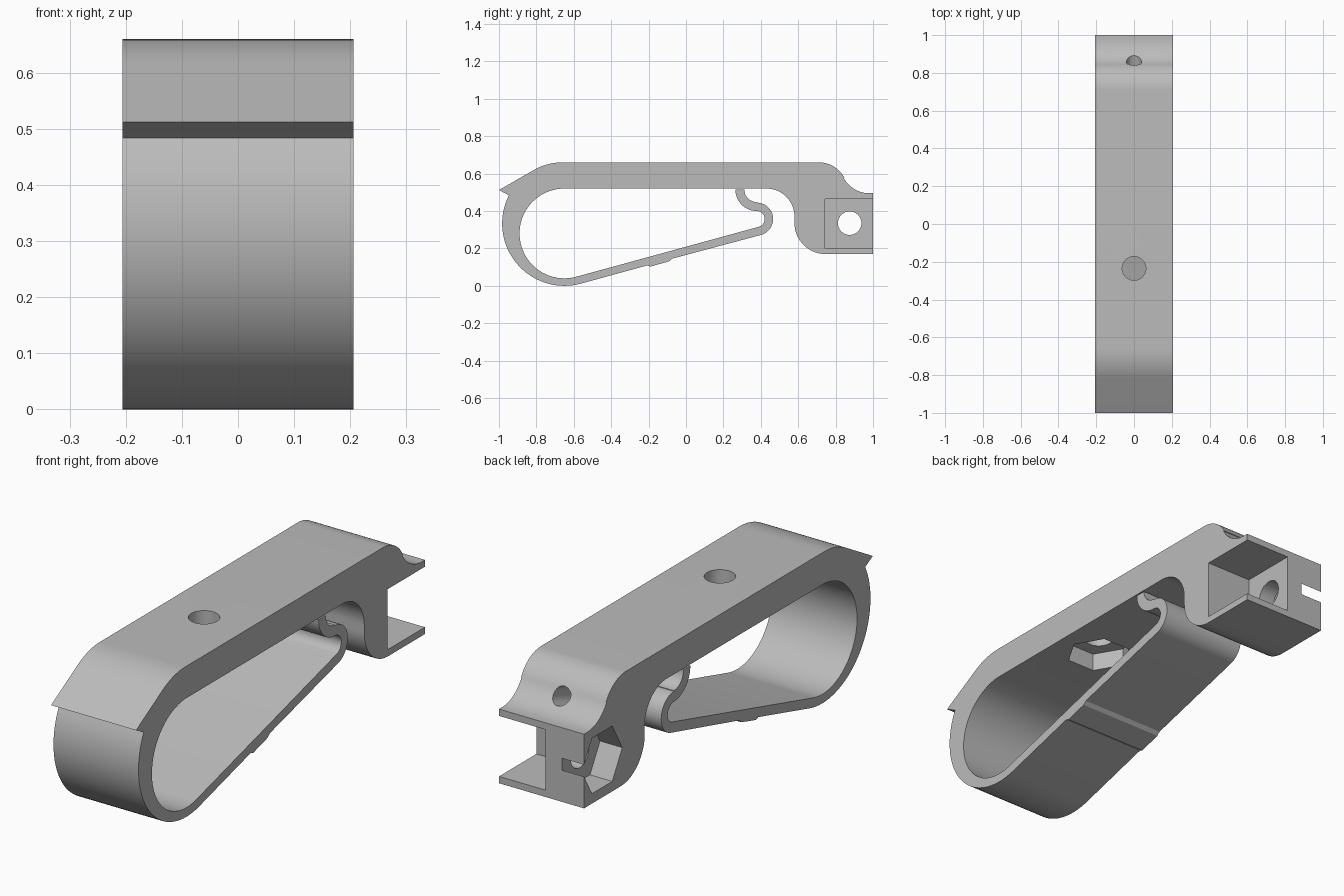
import bpy
import bmesh
from math import sin, cos, radians, pi
from mathutils import Vector

cube = bpy.data.objects.get("Cube")
if cube:
    bpy.data.objects.remove(cube, do_unlink=True)

HALF = 0.206

grey = bpy.data.materials.new("light grey plastic")
grey.use_nodes = True
colour = (0.5, 0.5, 0.5, 1)
grey.diffuse_color = colour
bsdf = next(n for n in grey.node_tree.nodes if n.type == 'BSDF_PRINCIPLED')
bsdf.inputs["Base Color"].default_value = colour


def arc(cy, cz, r, start, end, steps=16):
    """Points of a circular arc in the side (y, z) plane, angles in degrees."""
    angles = [radians(start + (end - start) * i / steps) for i in range(steps + 1)]
    return [(cy + r * cos(a), cz + r * sin(a)) for a in angles]


# Side profile of the clip
outline = [(-1, 0.512)]
outline += arc(-0.66, 0.35, 0.31, 120, 90, 10)          # nose to flat top
outline += arc(0.71, 0.505, 0.155, 90, 28)              # rear shoulder
outline += arc(0.98, 0.65, 0.155, 208, 270)             # rear hollow
outline += [(1, 0.495), (1, 0.17)]
outline += arc(0.745, 0.335, 0.165, 270, 180)           # underside of rear block
outline += arc(0.43, 0.37, 0.15, 0, 90)                 # cavity behind the hook
outline += arc(-0.65, 0.28, 0.24, 90, 285, 40)          # inside of the front loop
outline += arc(0.378, 0.357, 0.043, -75, 90)            # hook, inner side
outline += arc(0.378, 0.514, 0.114, 270, 180)
outline += arc(0.378, 0.514, 0.066, 180, 270)           # hook, outer side
outline += arc(0.378, 0.357, 0.088, 90, -75)
outline += [(-0.075, 0.145), (-0.09, 0.131), (-0.19, 0.103), (-0.207, 0.109)]  # grip pad
outline += arc(-0.65, 0.333, 0.333, 285, 153, 36)       # outside of the front loop

bm = bmesh.new()
face = bm.faces.new([bm.verts.new((-HALF, y, z)) for y, z in outline])
extruded = bmesh.ops.extrude_face_region(bm, geom=[face])["geom"]
moved = [v for v in extruded if isinstance(v, bmesh.types.BMVert)]
bmesh.ops.translate(bm, vec=(2 * HALF, 0, 0), verts=moved)
bmesh.ops.recalc_face_normals(bm, faces=bm.faces)
mesh = bpy.data.meshes.new("clip_body")
bm.to_mesh(mesh)
bm.free()
body = bpy.data.objects.new("clip_body", mesh)
bpy.context.collection.objects.link(body)
mesh.materials.append(grey)


def finish_cut(cutter, name):
    """Subtract the cutter from the body, then discard it."""
    cutter.name = name
    cutter.hide_render = True
    cutter.data.materials.append(grey)
    bpy.ops.object.select_all(action='DESELECT')
    body.select_set(True)
    bpy.context.view_layer.objects.active = body
    mod = body.modifiers.new(name, 'BOOLEAN')
    mod.operation = 'DIFFERENCE'
    mod.solver = 'EXACT'
    mod.object = cutter
    bpy.ops.object.modifier_apply(modifier=mod.name)
    bpy.data.objects.remove(cutter, do_unlink=True)


def bore(name, start, end, radius, sides=32, roll=0):
    """Cut a round or many-sided hole between two points."""
    a, b = Vector(start), Vector(end)
    bpy.ops.mesh.primitive_cylinder_add(vertices=sides, radius=radius,
                                        depth=(b - a).length, location=(a + b) / 2)
    cutter = bpy.context.object
    axis = (b - a).normalized()
    if abs(axis.x) > 0.9:
        cutter.rotation_euler = (0, pi / 2, 0)
    elif abs(axis.z) > 0.9:
        cutter.rotation_euler = (0, 0, roll)
    else:
        cutter.rotation_euler = axis.to_track_quat('Z', 'Y').to_euler()
    bpy.context.view_layer.update()
    finish_cut(cutter, name)


# Square recess in the left side of the rear block
bpy.ops.mesh.primitive_cube_add(size=1, location=(0.24, 0.942, 0.3325))
recess = bpy.context.object
recess.scale = (0.52, 0.4, 0.265)
bpy.context.view_layer.update()
finish_cut(recess, "recess_cutter")

# Cross bolt hole and nut pocket in the rear block
bore("cross_bolt_hole", (-0.3, 0.875, 0.335), (0.1, 0.875, 0.335), 0.063)
bore("side_nut_pocket", (-0.3, 0.875, 0.335), (-0.098, 0.875, 0.335), 0.14, 6)

# Bolt hole through the top bar with a nut pocket below
bore("top_bolt_hole", (0, -0.235, 0.5), (0, -0.235, 0.75), 0.063)
bore("under_nut_pocket", (0, -0.235, 0.47), (0, -0.235, 0.6), 0.137, 6, pi / 2)

# Cord hole from the rear hollow into the cavity
bore("cord_hole", (0, 0.5, 0.425), (0, 0.95, 0.586), 0.04)

bpy.ops.object.select_all(action='DESELECT')
body.select_set(True)
bpy.context.view_layer.objects.active = body
bpy.ops.object.shade_smooth_by_angle(angle=radians(25))
